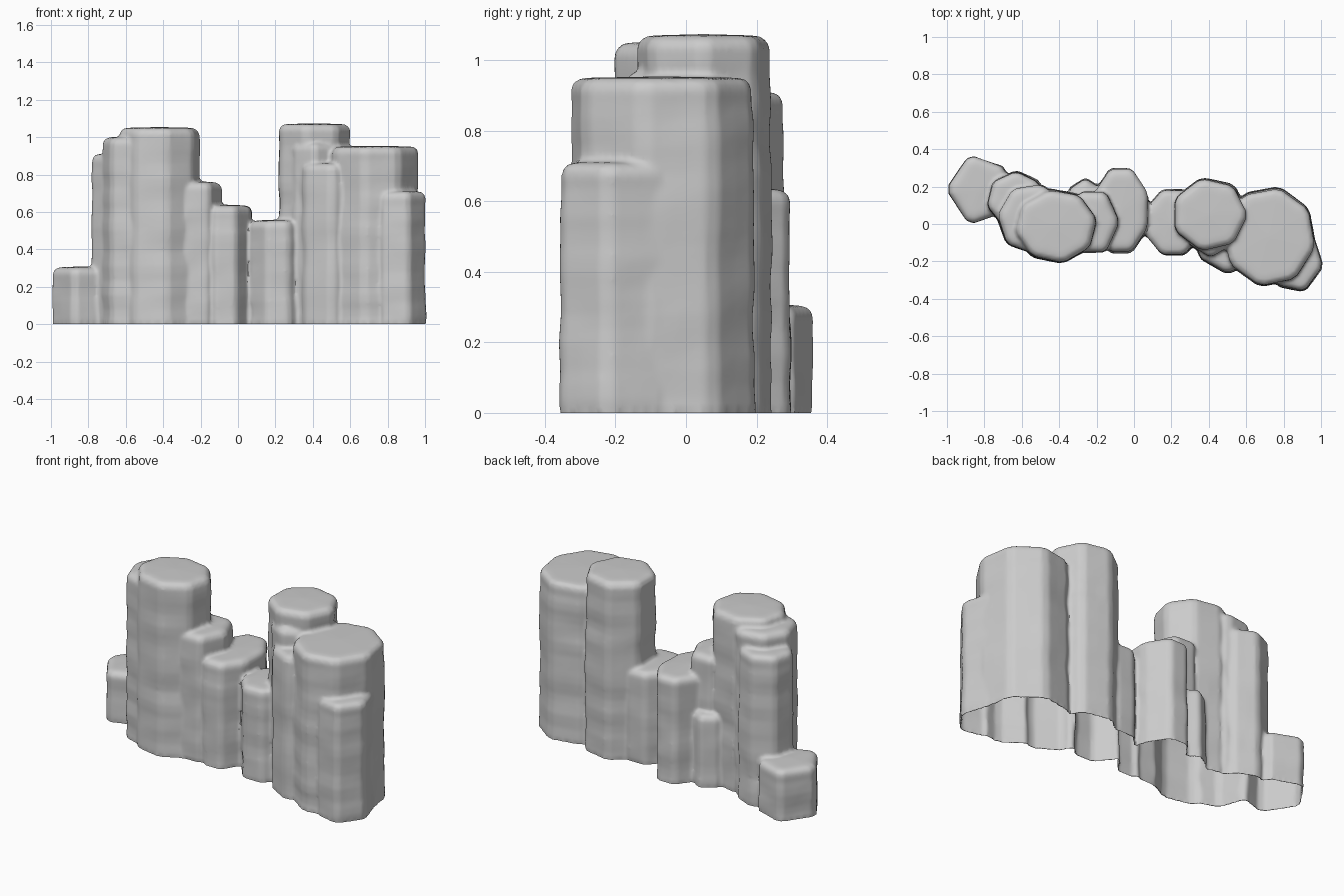
import bpy, bmesh
from math import cos, sin, radians, tau
from mathutils import Vector, noise

if "Cube" in bpy.data.objects:
    bpy.data.objects.remove(bpy.data.objects["Cube"])


def outline(cx, cy, rx, ry, sides, phase):
    # stretched polygon with trimmed corners
    c = [Vector((cx + 1.02 * rx * cos(radians(phase) + tau * i / sides),
                 cy + 1.02 * ry * sin(radians(phase) + tau * i / sides))) for i in range(sides)]
    return [c[i].lerp(c[(i + 1) % sides], t) for i in range(sides) for t in (0.12, 0.5, 0.88)]


def column(name, height, seed, *plan):
    pts = outline(*plan)
    n = len(pts)
    centre = Vector(plan[:2])
    bevel = 0.035
    steps = max(6, int(height / 0.04))
    rings = [((height - bevel) * i / steps, 0) for i in range(steps + 1)]
    rings += [(height - bevel * 0.45, 0.008), (height - bevel * 0.1, 0.025), (height, 0.05)]
    bm = bmesh.new()
    prev = None
    for z, inset in rings:
        ring = []
        for p in pts:
            d = p - centre
            # horizontal weathering bands, gently varying around the column
            w = noise.noise(Vector((p.x * 3 + seed, p.y * 3, z * 9))) * 0.009
            q = centre + d * (1 - 0.03 * z) + d.normalized() * (w - inset)
            ring.append(bm.verts.new((q.x, q.y, z)))
        if prev:
            for i in range(n):
                j = (i + 1) % n
                bm.faces.new((prev[i], prev[j], ring[j], ring[i]))
        else:
            bm.faces.new(ring[::-1])
        prev = ring
    top = bm.verts.new((centre.x, centre.y, height + 0.004))
    for i in range(n):
        bm.faces.new((prev[i], prev[(i + 1) % n], top))
    bmesh.ops.recalc_face_normals(bm, faces=bm.faces)
    me = bpy.data.meshes.new(name)
    bm.to_mesh(me)
    bm.free()
    ob = bpy.data.objects.new(name, me)
    bpy.context.collection.objects.link(ob)
    return ob


# Rock columns: name, height, seed, centre x/y, radius x/y, sides, turn
parts = [
    column("low_left", .305, 1, -.825, .185, .175, .192, 5, -108),
    column("left_back", .91, 2, -.63, .13, .16, .155, 7, 90),
    column("left_shoulder", 1, 3, -.55, .03, .185, .19, 7, 20),
    column("left_tower", 1.05, 4, -.42, -.01, .225, .2, 8, 10),
    column("left_step", .76, 5, -.22, .01, .14, .185, 6, 0),
    column("back_stub", .43, 6, -.26, .13, .1, .115, 6, 90),
    column("middle", .635, 7, -.07, .07, .153, .24, 8, 67.5),
    column("low_saddle", .555, 8, .21, .01, .155, .185, 8, 22.5),
    column("right_back_tower", 1.07, 9, .405, .05, .205, .2, 7, 0),
    column("right_ledge", .97, 13, .41, -.03, .14, .15, 6, 90),
    column("right_shoulder", .86, 10, .5, -.09, .18, .18, 6, 90),
    column("right_tower", .95, 11, .725, -.068, .25, .27, 8, 78),
    column("right_corner", .71, 12, .86, -.195, .15, .175, 6, -10),
]

# Fuse the columns into one eroded rock formation
for p in parts:
    p.select_set(True)
rock = parts[3]
bpy.context.view_layer.objects.active = rock
bpy.ops.object.join()
rock.name = "rock_formation"
fuse = rock.modifiers.new("fuse", 'REMESH')
fuse.mode = 'VOXEL'
fuse.voxel_size = 0.011
erode = rock.modifiers.new("erode", 'SMOOTH')
erode.factor = 0.5
erode.iterations = 2
bpy.ops.object.modifier_apply(modifier="fuse")
bpy.ops.object.modifier_apply(modifier="erode")

# Open the hollow base and set its rim on the ground
bm = bmesh.new()
bm.from_mesh(rock.data)
base = [f for f in bm.faces if f.normal.z < -0.6 and f.calc_center_median().z < 0.012]
bmesh.ops.delete(bm, geom=base, context='FACES')
for v in bm.verts:
    if v.co.z < 0.012:
        v.co.z = 0
bm.to_mesh(rock.data)
bm.free()
bpy.ops.object.shade_smooth_by_angle(angle=0.7)
